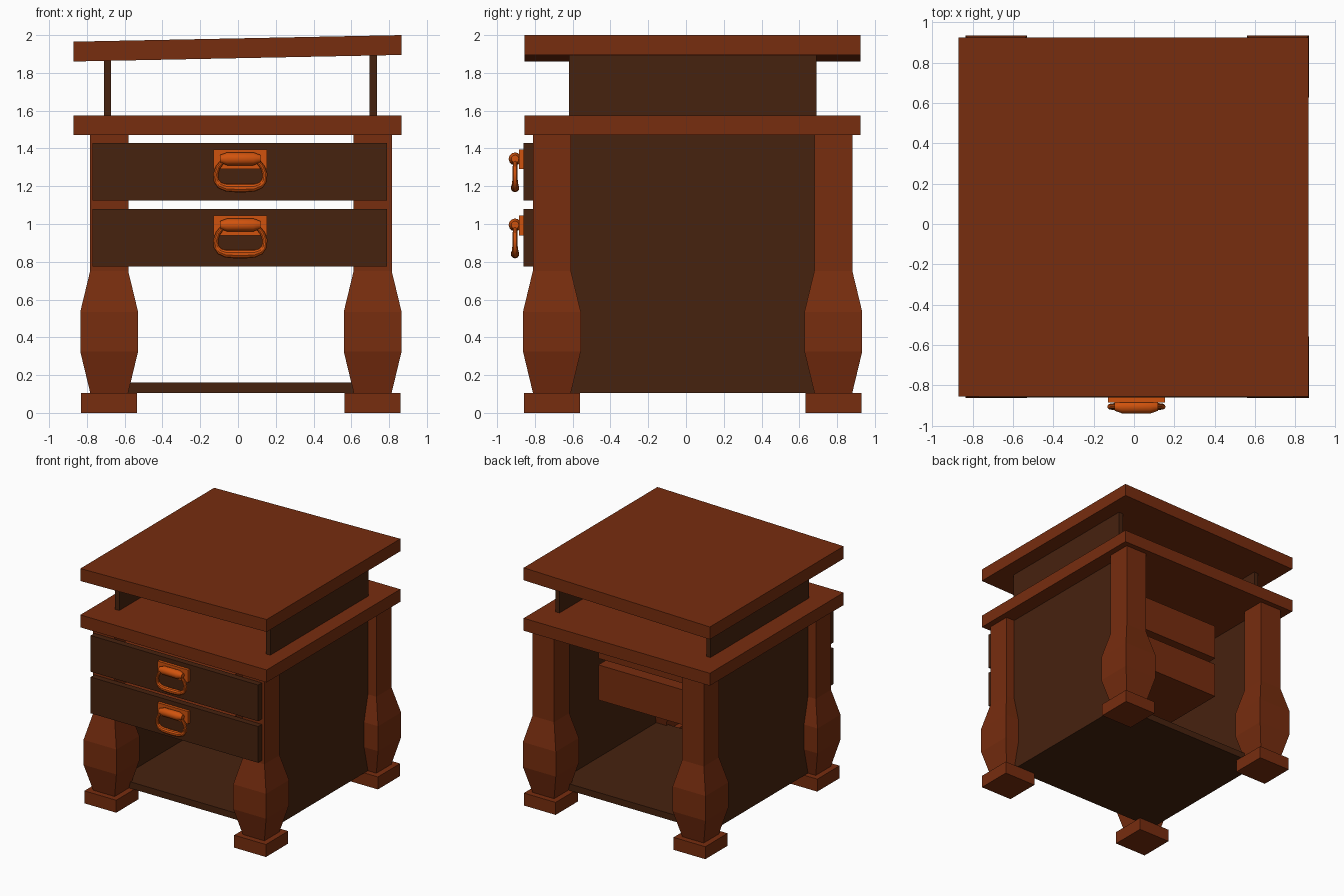
import bpy, bmesh, math

if "Cube" in bpy.data.objects:
    bpy.data.objects.remove(bpy.data.objects["Cube"])


def material(name, rgb):
    m = bpy.data.materials.new(name)
    m.diffuse_color = (*rgb, 1)
    m.use_nodes = True
    m.node_tree.nodes["Principled BSDF"].inputs["Base Color"].default_value = m.diffuse_color
    return m


RED = material("red_brown_wood", (0.185, 0.026, 0.0045))
DARK = material("dark_brown_wood", (0.062, 0.016, 0.0045))
METAL = material("orange_metal", (0.63, 0.085, 0.004))


def finish(name, bm, mat):
    bmesh.ops.recalc_face_normals(bm, faces=bm.faces)
    me = bpy.data.meshes.new(name)
    bm.to_mesh(me)
    bm.free()
    me.materials.append(mat)
    ob = bpy.data.objects.new(name, me)
    bpy.context.collection.objects.link(ob)
    return ob


def box(name, x, y, z, mat, slope=0.0):
    """Box from ranges; slope lifts it along x, measured from its right side."""
    bm = bmesh.new()
    bmesh.ops.create_cube(bm, size=1)
    for v in bm.verts:
        v.co = [r[0] + (c + 0.5) * (r[1] - r[0]) for c, r in zip(v.co, (x, y, z))]
        v.co.z += slope * (v.co.x - x[1])
    return finish(name, bm, mat)


def loft(name, rings, mat):
    """Skin a list of equal-length point rings, closing both ends."""
    bm = bmesh.new()
    rows = [[bm.verts.new(p) for p in ring] for ring in rings]
    n = len(rows[0])
    for a, b in zip(rows, rows[1:]):
        for i in range(n):
            j = (i + 1) % n
            bm.faces.new((a[i], a[j], b[j], b[i]))
    bm.faces.new(rows[0])
    bm.faces.new(rows[-1])
    return finish(name, bm, mat)


def smooth(ob):
    bpy.ops.object.select_all(action='DESELECT')
    ob.select_set(True)
    bpy.context.view_layer.objects.active = ob
    bpy.ops.object.shade_smooth_by_angle(angle=math.radians(35))


# Slanted lid and table top
box("slanted_lid", (-0.87, 0.865), (-0.855, 0.925), (1.895, 2.0), RED, 0.02)
box("table_top", (-0.87, 0.865), (-0.855, 0.925), (1.47, 1.575), RED)

# Side panels and bottom shelf
box("left_panel", (-0.71, -0.672), (-0.62, 0.69), (0.105, 1.868), DARK)
box("right_panel", (0.695, 0.735), (-0.62, 0.69), (0.105, 1.895), DARK)
box("bottom_shelf", (-0.70, 0.72), (-0.62, 0.69), (0.105, 0.16), DARK)

# Four bulging square legs with block feet
LEG = [(0.105, 0.1), (0.325, 0.153), (0.535, 0.153), (0.75, 0.101), (1.47, 0.101)]
for side, cx in (("left", -0.682), ("right", 0.713)):
    for end, cy in (("front", -0.71), ("back", 0.78)):
        rings = [[(cx + sx * h, cy + sy * h, z)
                  for sx, sy in ((-1, -1), (1, -1), (1, 1), (-1, 1))] for z, h in LEG]
        loft(f"{end}_{side}_leg", rings, RED)
        box(f"{end}_{side}_foot", (cx - 0.148, cx + 0.148),
            (cy - 0.148, cy + 0.148), (0, 0.105), RED)


def drawer(label, z0):
    """Drawer front, box and drop handle; z0 is the lower edge."""
    box(label + "_drawer_front", (-0.77, 0.79), (-0.86, -0.808), (z0, z0 + 0.305), DARK)
    box(label + "_drawer_box", (-0.50, 0.53), (-0.81, 0.41), (z0 + 0.005, z0 + 0.3), RED)

    # Handle plate and hinge barrel
    cx, y = 0.012, -0.905
    box(label + "_handle_plate", (cx - 0.142, cx + 0.142), (-0.884, -0.858),
        (z0 + 0.165, z0 + 0.27), METAL)
    barrel = [(-0.108, 0.02), (-0.07, 0.034), (0.07, 0.034), (0.108, 0.02)]
    rings = [[(cx + x, y + r * math.cos(t * math.pi / 6),
               z0 + 0.22 + r * math.sin(t * math.pi / 6)) for t in range(12)]
             for x, r in barrel]
    smooth(loft(label + "_handle_barrel", rings, METAL))

    # Hanging pull, thicker along the grip
    half = [(0.095, 0.205, 0.012), (0.118, 0.175, 0.013), (0.13, 0.14, 0.014),
            (0.127, 0.105, 0.015), (0.108, 0.08, 0.018), (0.075, 0.068, 0.021),
            (0.03, 0.066, 0.023)]
    pts = [(-x, z, r) for x, z, r in half] + half[::-1]
    rings = []
    for i, (x, z, r) in enumerate(pts):
        a, b = pts[max(i - 1, 0)], pts[min(i + 1, len(pts) - 1)]
        dx, dz = b[0] - a[0], b[1] - a[1]
        d = math.hypot(dx, dz)
        rings.append([(cx + x - dz / d * r * math.cos(t * math.pi / 5),
                       y + r * math.sin(t * math.pi / 5),
                       z0 + z + dx / d * r * math.cos(t * math.pi / 5))
                      for t in range(10)])
    smooth(loft(label + "_handle_pull", rings, METAL))


drawer("upper", 1.125)
drawer("lower", 0.775)
